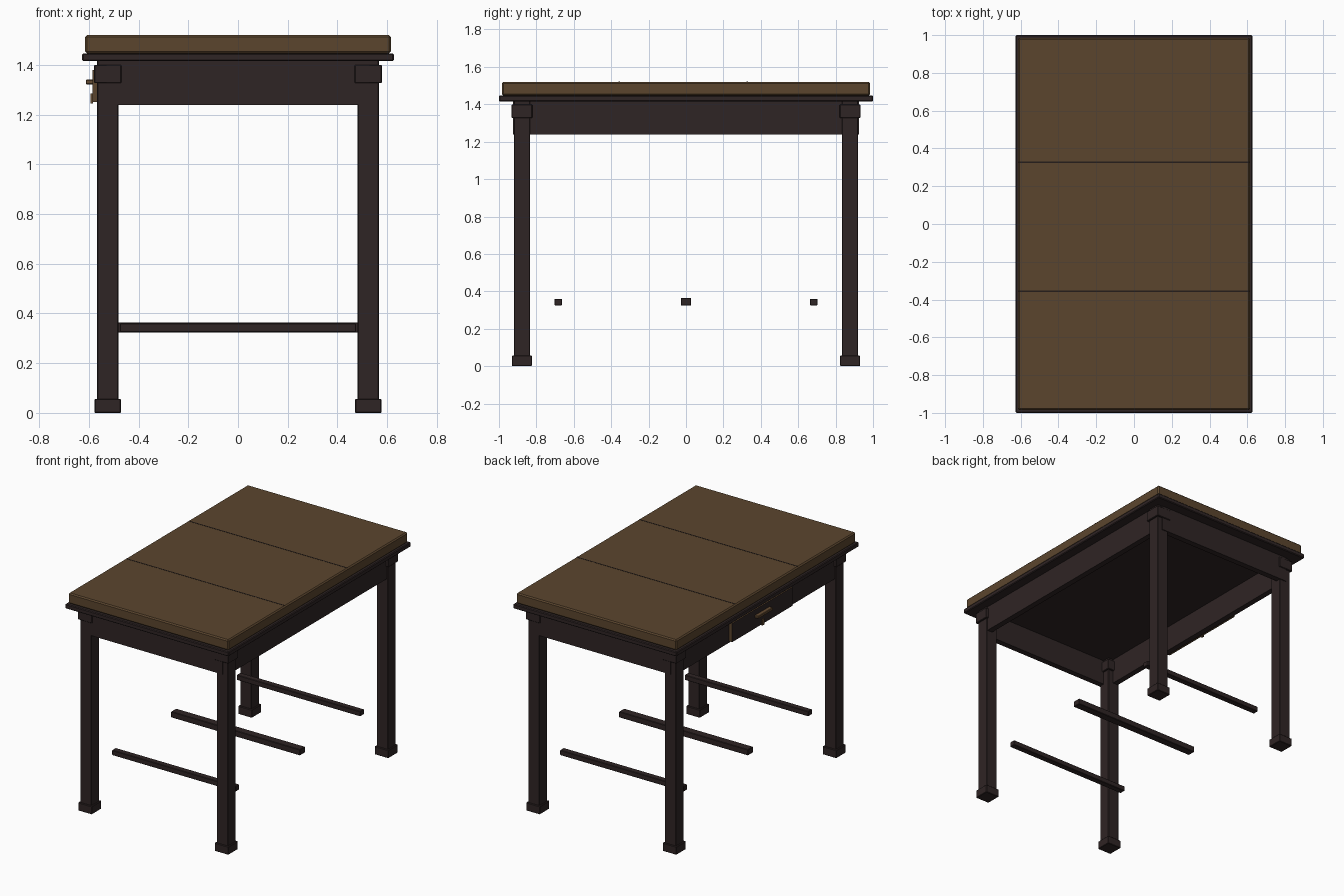
import bpy
import bmesh

cube = bpy.data.objects.get("Cube")
if cube:
    bpy.data.objects.remove(cube, do_unlink=True)


def material(name, rgb):
    mat = bpy.data.materials.new(name)
    mat.use_nodes = True
    mat.diffuse_color = (*rgb, 1)
    mat.node_tree.nodes["Principled BSDF"].inputs["Base Color"].default_value = (*rgb, 1)
    return mat


DARK = material("dark wood", (0.028, 0.018, 0.018))
BROWN = material("brown wood", (0.105, 0.060, 0.027))
SEAM = material("seam shadow", (0.018, 0.012, 0.010))
METAL = material("bronze", (0.13, 0.072, 0.032))


def box(name, lo, hi, mat, bevel=0.0):
    """Axis-aligned box between two corners, optionally with chamfered edges."""
    bm = bmesh.new()
    bmesh.ops.create_cube(bm, size=1)
    for v in bm.verts:
        v.co = [lo[i] + (v.co[i] + 0.5) * (hi[i] - lo[i]) for i in range(3)]
    if bevel:
        bmesh.ops.bevel(bm, geom=bm.edges[:], offset=bevel, segments=1, affect='EDGES')
    bmesh.ops.recalc_face_normals(bm, faces=bm.faces[:])
    mesh = bpy.data.meshes.new(name)
    bm.to_mesh(mesh)
    bm.free()
    mesh.materials.append(mat)
    obj = bpy.data.objects.new(name, mesh)
    bpy.context.collection.objects.link(obj)
    return obj


def post(name, x, y, half, z0, z1, bevel):
    return box(name, (x - half, y - half, z0), (x + half, y + half, z1), DARK, bevel)


# Table top: brown boards over a wider dark slab
box("table_top", (-0.615, -0.984, 1.447), (0.615, 0.984, 1.52), BROWN, 0.008)
box("top_slab", (-0.627, -1.0, 1.415), (0.627, 1.0, 1.447), DARK, 0.005)
for i, y in enumerate((-0.356, 0.328)):
    box(f"board_seam_{i}", (-0.608, y - 0.004, 1.517), (0.608, y + 0.004, 1.521), SEAM)

# Legs with feet and collars
for sx, side in ((-1, "right"), (1, "left")):
    for sy, end in ((-1, "front"), (1, "back")):
        x, y = sx * 0.524, sy * 0.877
        tag = f"{end}_{side}"
        post(f"leg_{tag}", x, y, 0.043, 0.02, 1.42, 0.003)
        post(f"foot_{tag}", x, y, 0.053, 0, 0.056, 0.003)
        post(f"collar_{tag}", x, y, 0.055, 1.327, 1.40, 0.003)

# Aprons
for s, end in ((-1, "front"), (1, "back")):
    y = sorted((s * 0.885, s * 0.926))
    box(f"apron_{end}", (-0.53, y[0], 1.238), (0.53, y[1], 1.42), DARK)
for s, side in ((-1, "right"), (1, "left")):
    x = sorted((s * 0.52, s * 0.56))
    box(f"apron_{side}", (x[0], -0.90, 1.238), (x[1], 0.90, 1.42), DARK)

# Cross bars
for name, y, half_x, half_y, z0, z1 in (
        ("front", -0.683, 0.475, 0.021, 0.325, 0.36),
        ("middle", 0, 0.495, 0.028, 0.323, 0.364),
        ("back", 0.683, 0.475, 0.021, 0.325, 0.36)):
    box(f"cross_bar_{name}", (-half_x, y - half_y, z0), (half_x, y + half_y, z1), DARK, 0.003)

# Drawer: brown box with a dark face
drawer = box("drawer", (-0.586, -0.33, 1.25), (-0.54, 0.33, 1.38), BROWN)
drawer.data.materials.append(DARK)
for face in drawer.data.polygons:
    face.material_index = 1 if face.normal.x < -0.5 else 0

# Drawer handle and hanging key
box("drawer_handle", (-0.612, -0.08, 1.322), (-0.58, 0.08, 1.341), METAL, 0.003)
box("drawer_key", (-0.594, -0.01, 1.245), (-0.584, 0.01, 1.285), METAL)
